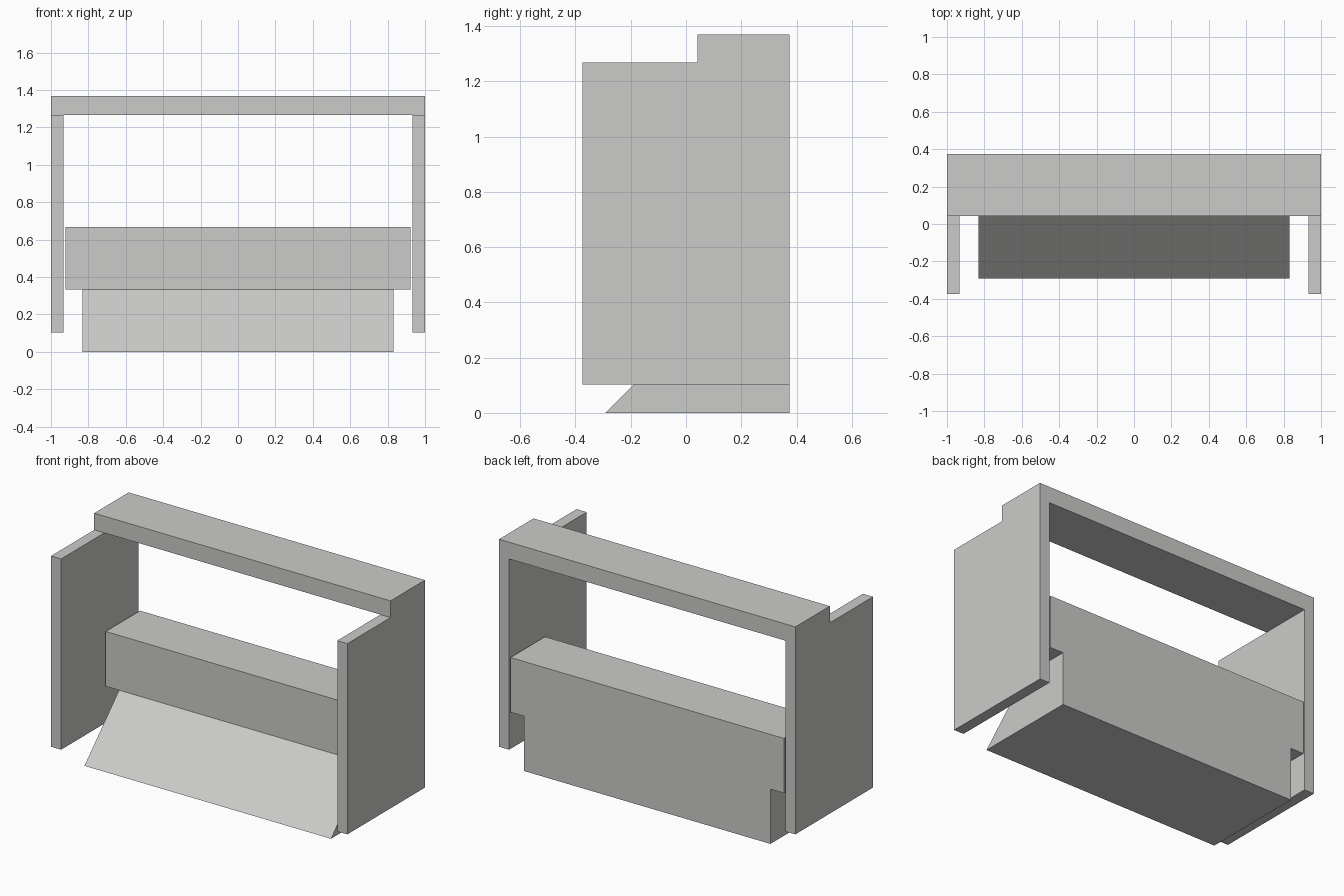
import bpy
import bmesh

cube = bpy.data.objects.get("Cube")
if cube:
    bpy.data.objects.remove(cube, do_unlink=True)

# One plain grey finish
grey = bpy.data.materials.new("light_grey")
grey.use_nodes = True
colour = (0.6, 0.6, 0.59, 1)
grey.diffuse_color = colour
grey.node_tree.nodes["Principled BSDF"].inputs["Base Color"].default_value = colour

# Shared dimensions
FRONT, BACK = -0.374, 0.374
STEP = 0.042               # front of the bar and the board
PANEL_BASE, PANEL_TOP, TOP = 0.103, 1.267, 1.369
WEDGE_TOP, BOARD_TOP = 0.334, 0.668


def extrude_x(name, profile, x0, x1):
    """Extrude a (y, z) profile along x into a flat-faced solid."""
    bm = bmesh.new()
    face = bm.faces.new([bm.verts.new((x0, y, z)) for y, z in profile])
    new = bmesh.ops.extrude_face_region(bm, geom=[face])["geom"]
    verts = [g for g in new if isinstance(g, bmesh.types.BMVert)]
    bmesh.ops.translate(bm, verts=verts, vec=(x1 - x0, 0, 0))
    bmesh.ops.recalc_face_normals(bm, faces=bm.faces)
    mesh = bpy.data.meshes.new(name)
    bm.to_mesh(mesh)
    bm.free()
    mesh.materials.append(grey)
    obj = bpy.data.objects.new(name, mesh)
    bpy.context.collection.objects.link(obj)
    return obj


def rect(y0, y1, z0, z1):
    return [(y0, z0), (y1, z0), (y1, z1), (y0, z1)]


# Side panels
panel = rect(FRONT, BACK, PANEL_BASE, PANEL_TOP)
extrude_x("left_panel", panel, 0.932, 1)
extrude_x("right_panel", panel, -1, -0.932)

# Top bar resting on the rear half of both panels
extrude_x("top_bar", rect(STEP, BACK, PANEL_TOP, TOP), -1, 1)

# Middle board
extrude_x("middle_board", rect(STEP, BACK, WEDGE_TOP, BOARD_TOP), -0.923, 0.923)

# Base with a 45 degree sloping front
base = [(STEP - WEDGE_TOP, 0), (BACK, 0), (BACK, WEDGE_TOP), (STEP, WEDGE_TOP)]
extrude_x("sloped_base", base, -0.832, 0.832)
